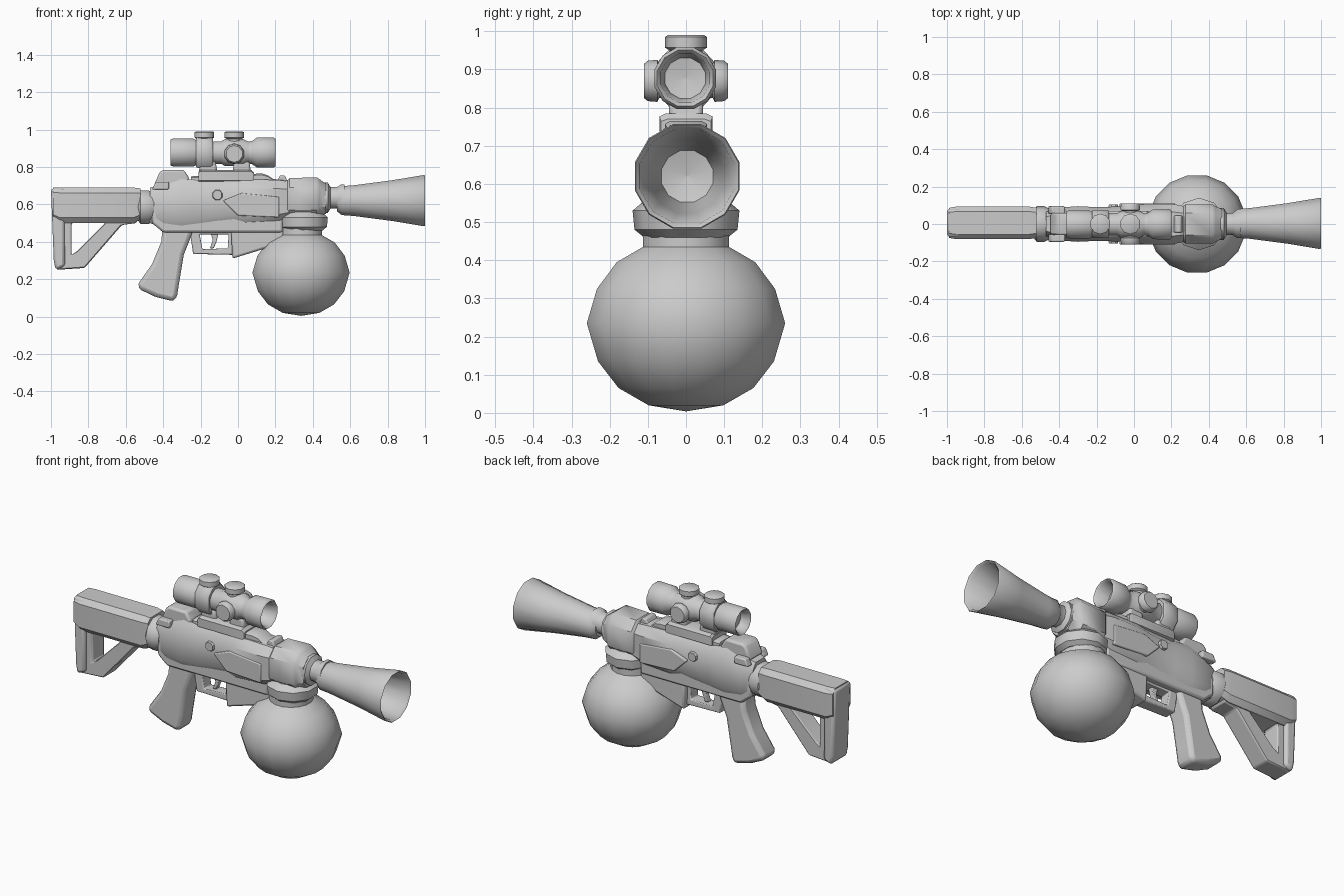
import bpy, bmesh, math
from mathutils import Vector

grey = bpy.data.materials.new("plain_grey")
grey.diffuse_color = (0.6, 0.6, 0.6, 1)


def finish(name, bm, bevel=0.0, angle=40):
    bmesh.ops.recalc_face_normals(bm, faces=bm.faces)
    me = bpy.data.meshes.new(name)
    bm.to_mesh(me)
    bm.free()
    me.materials.append(grey)
    ob = bpy.data.objects.new(name, me)
    bpy.context.collection.objects.link(ob)
    if bevel:
        mod = ob.modifiers.new("Bevel", 'BEVEL')
        mod.width, mod.segments = bevel, 2
        mod.limit_method, mod.angle_limit = 'ANGLE', math.radians(30)
    bpy.context.view_layer.objects.active = ob
    ob.select_set(True)
    bpy.ops.object.shade_smooth_by_angle(angle=math.radians(angle))
    ob.select_set(False)
    return ob


def bridge(bm, rings, closed=False):
    pairs = list(zip(rings, rings[1:] + rings[:1]))
    for a, b in pairs if closed else pairs[:-1]:
        n = len(a)
        for i in range(n):
            bm.faces.new((a[i], a[(i + 1) % n], b[(i + 1) % n], b[i]))


def lathe(name, profile, centre, axis, segs=12, angle=40):
    """Revolve (radius, distance) pairs round an axis through centre."""
    bm = bmesh.new()
    rot = Vector((0, 0, 1)).rotation_difference(Vector(axis))
    rings = []
    for r, d in profile:
        r = max(r, 0.001)
        rings.append([bm.verts.new(Vector(centre) + rot @ Vector((
            r * math.cos((i + .5) * math.tau / segs),
            r * math.sin((i + .5) * math.tau / segs), d))) for i in range(segs)])
    bridge(bm, rings)
    bm.faces.new(rings[0])
    bm.faces.new(rings[-1])
    return finish(name, bm, angle=angle)


def loft(name, rows, c=0.45, bevel=0.0, y=0.0):
    """Chamfered box sections along x: (x, low z, high z, half width)."""
    bm = bmesh.new()
    rings = []
    for x, z0, z1, w in rows:
        m, h = (z0 + z1) / 2, (z1 - z0) / 2
        k = 1 - c
        sec = ((1, k), (k, 1), (-k, 1), (-1, k), (-1, -k), (-k, -1), (k, -1), (1, -k))
        rings.append([bm.verts.new((x, y + a * w, m + b * h)) for a, b in sec])
    bridge(bm, rings)
    bm.faces.new(rings[0])
    bm.faces.new(rings[-1])
    return finish(name, bm, bevel)


def slab(name, pts, half, bevel=0.012, y=0.0):
    """Side profile in x and z, given thickness in y."""
    bm = bmesh.new()
    rings = [[bm.verts.new((px, y + s * half, pz)) for px, pz in pts] for s in (-1, 1)]
    bridge(bm, rings)
    for r in rings:
        bm.faces.new(r)
    return finish(name, bm, bevel)


def frame(name, outer, inner, half, bevel=0.01, y=0.0):
    """Open frame between two matching side outlines."""
    bm = bmesh.new()
    rings = [[bm.verts.new((px, y + s * half, pz)) for px, pz in p]
             for p, s in ((outer, -1), (outer, 1), (inner, 1), (inner, -1))]
    bridge(bm, rings, closed=True)
    return finish(name, bm, bevel)


# Shoulder stock
loft("stock_tube", [(-0.99, .52, .69, .08), (-0.95, .50, .69, .087),
                    (-0.56, .50, .69, .087), (-0.52, .52, .685, .08)], .3, y=.006)
frame("stock_frame", [(-0.97, .62), (-0.54, .62), (-0.54, .50), (-0.62, .49), (-0.82, .26), (-0.97, .25)],
      [(-0.89, .50), (-0.75, .53), (-0.70, .52), (-0.72, .49), (-0.86, .35), (-0.89, .33)], .055, y=.006)
slab("butt_pad", [(-1, .685), (-0.93, .69), (-0.925, .27), (-0.975, .25), (-0.985, .30)],
     .075, .015, y=.006)
lathe("stock_ring", [(.07, 0), (.095, .02), (.095, .06), (.08, .09)],
      (-0.54, 0, .585), (1, 0, 0), 10)

# Receiver, upper and lower
loft("upper_receiver", [(-0.47, .50, .69, .065), (-0.40, .47, .71, .088), (-0.30, .46, .74, .095),
                        (-0.20, .47, .725, .09), (-0.02, .50, .73, .095), (0.04, .49, .735, .105),
                        (0.22, .50, .73, .105), (0.29, .52, .72, .09)], .4)
slab("lower_receiver", [(-0.46, .60), (0.24, .60), (0.24, .45), (-0.02, .45), (-0.22, .45),
                        (-0.40, .45), (-0.46, .50)], .075)
slab("magazine_well", [(-0.04, .52), (0.26, .52), (0.24, .41), (0.15, .365), (-0.03, .31)], .065)
slab("rear_sight", [(-0.45, .70), (-0.42, .77), (-0.40, .785), (-0.29, .785), (-0.26, .74), (-0.26, .70)], .06)
for s in (-1, 1):
    slab("charging_lug", [(-0.46, .68), (-0.44, .72), (-0.37, .72), (-0.37, .68)], .02, .006, y=.075 * s)
    slab("side_panel", [(-0.08, .62), (0.02, .66), (0.22, .64), (0.22, .53), (0.0, .54)], .01, .006, y=.1 * s)
    lathe("selector_pin", [(.03, 0), (.025, .015)], (-0.11, .09 * s, .65), (0, s, 0), 8)

# Pistol grip, trigger and guard
slab("pistol_grip", [(-0.40, .52), (-0.23, .52), (-0.25, .43), (-0.29, .33), (-0.315, .18), (-0.325, .115),
                     (-0.34, .08), (-0.44, .105), (-0.535, .15), (-0.53, .18), (-0.46, .28), (-0.41, .40)], .06, .022)
frame("trigger_guard", [(-0.26, .47), (-0.02, .47), (-0.02, .33), (-0.24, .335)],
      [(-0.205, .44), (-0.05, .44), (-0.055, .365), (-0.19, .36)], .035, .006)
slab("trigger", [(-0.15, .46), (-0.10, .46), (-0.115, .40), (-0.13, .365), (-0.15, .365), (-0.135, .41)], .015, .004)

# Top rail and small raised blocks
loft("top_rail", [(-0.25, .70, .75, .055), (0.13, .70, .765, .055), (0.16, .70, .755, .05),
                  (0.19, .69, .735, .05), (0.27, .69, .73, .05)], .25)
slab("front_rail_stop", [(0.20, .71), (0.225, .755), (0.25, .755), (0.27, .71)], .045, .006)

# Ball canister with neck and collar
lathe("ball_canister", [(0, .004), (.10, .02), (.18, .065), (.235, .135), (.265, .235), (.238, .325),
                        (.185, .395), (.115, .435), (.115, .48)], (0.337, 0, 0), (0, 0, 1), 16, 50)
lathe("canister_collar", [(.11, .46), (.135, .48), (.14, .53), (.105, .56)], (0.347, 0, 0), (0, 0, 1), 10)

# Front housing and flared muzzle
loft("front_housing", [(0.25, .54, .71, .085), (0.275, .52, .74, .105), (0.42, .52, .745, .105),
                       (0.435, .54, .735, .095), (0.47, .55, .71, .08)], .45)
lathe("barrel_neck", [(.085, .45), (.085, .48), (.06, .495), (.06, .53), (.075, .55), (.075, .57)],
      (0, 0, .635), (1, 0, 0), 10)
lathe("flared_muzzle", [(.06, .53), (.08, .555), (.085, .62), (.112, .82), (.142, .995), (.139, 1.0),
                        (.128, .99), (.10, .82), (.07, .62), (0, .60)], (0, .003, .62), (1, 0, 0), 12, 50)

# Scope mount
loft("mount_base", [(-0.21, .72, .775, .065), (-0.20, .72, .785, .07), (0.07, .72, .785, .07),
                    (0.085, .72, .77, .065)], .25)
for x in (-0.16, 0.02):
    slab("mount_post", [(x - .05, .77), (x - .04, .83), (x + .04, .83), (x + .05, .77)], .045)

# Scope with hollow ends, turrets and side knobs
lathe("scope_tube", [(0, -.31), (.05, -.31), (.062, -.355), (.072, -.362), (.078, -.345), (.078, -.24),
                     (.062, -.21), (.062, -.09), (.074, -.07), (.074, .03), (.06, .055), (.064, .075),
                     (.082, .10), (.084, .19), (.076, .20), (.066, .19), (.055, .12), (0, .11)],
      (0, -.002, .877), (1, 0, 0), 12)
for x in (-0.18, -0.02):
    lathe("top_turret", [(.04, .90), (.043, .95), (.055, .957), (.055, .985), (.048, .99)],
          (x, 0, 0), (0, 0, 1), 10)
for s in (-1, 1):
    lathe("side_knob", [(.045, .04), (.045, .07), (.055, .075), (.053, .10), (.045, .11)],
          (-0.02, 0, .87), (0, s, 0), 10)
loft("scope_clamp", [(-0.225, .80, .95, .07), (-0.215, .795, .96, .075), (-0.145, .795, .96, .075),
                     (-0.135, .80, .95, .07)], .5)
